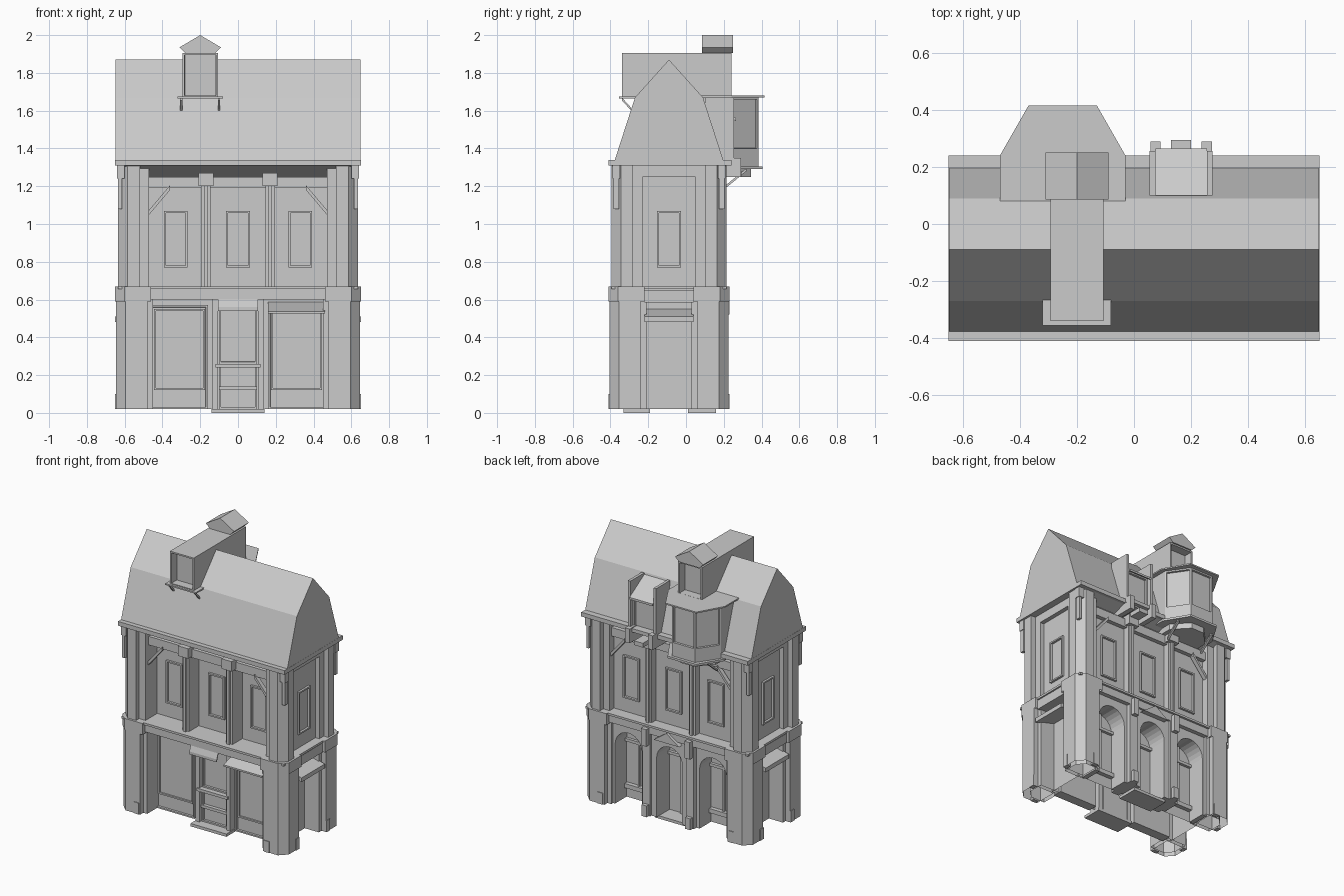
import bpy
import bmesh
import math

if "Cube" in bpy.data.objects:
    bpy.data.objects.remove(bpy.data.objects["Cube"], do_unlink=True)

# Main sizes; depths are measured from the ridge line, which stands at RIDGE_Y
RIDGE_Y = -.09
HALF_WIDTH, HALF_DEPTH = .65, .32
CORE_X, CORE_Y = .48, .1
PLINTH, CORNICE, FLOOR, SOFFIT, EAVE = .02, .6, .67, 1.25, 1.31
LOFT_FLOOR = 1.67
BAY, POST = .33, .17
LOFT, ORIEL, DORMER = -.2, -.25, .165
FRONT, BACK, SIDE = -1, 1, 0
GROUND_WALL = {FRONT: .14, BACK: .13, SIDE: .5}
UPPER_WALL = {FRONT: .14, BACK: .22, SIDE: .57}

grey = bpy.data.materials.new("plain_grey")
grey.use_nodes = True
grey.diffuse_color = (.6, .6, .6, 1)
grey.node_tree.nodes["Principled BSDF"].inputs["Base Color"].default_value = grey.diffuse_color


def both(half):
    return (-half, half)


def about(centre, half):
    return (centre - half, centre + half)


def symmetric(half_outline, centre=0):
    """Complete an outline from its right half."""
    right = [(centre + u, v) for u, v in half_outline]
    left = [(centre - u, v) for u, v in reversed(half_outline) if u > 0]
    return right + left


def solid(name, outline, axis, span, mirror="", recess=None, bar=.015, depth=.015, hollow=False):
    """Extrude an outline; faces picked by recess get a sunk panel, hollow drops the base."""
    start, end = span
    bm = bmesh.new()
    corners = []
    for u, v in outline:
        place = {"X": (start, u, v), "Y": (u, start, v), "Z": (u, v, start)}[axis]
        corners.append(bm.verts.new(place))
    face = bm.faces.new(corners)
    grown = bmesh.ops.extrude_face_region(bm, geom=[face], use_keep_orig=True)["geom"]
    moved = [item for item in grown if isinstance(item, bmesh.types.BMVert)]
    shift = [end - start if letter == axis else 0 for letter in "XYZ"]
    bmesh.ops.translate(bm, verts=moved, vec=shift)
    bmesh.ops.recalc_face_normals(bm, faces=bm.faces)
    bm.normal_update()
    if recess:
        panels = [f for f in bm.faces if recess(f.normal)]
        bmesh.ops.inset_individual(bm, faces=panels, thickness=bar)
        bmesh.ops.inset_individual(bm, faces=panels, thickness=.001, depth=-depth)
    if hollow:
        base = [f for f in bm.faces if f.normal.z < -.9]
        bmesh.ops.delete(bm, geom=base, context="FACES_ONLY")
    mesh = bpy.data.meshes.new(name)
    bm.to_mesh(mesh)
    bm.free()
    mesh.materials.append(grey)
    part = bpy.data.objects.new(name, mesh)
    part.location.y = RIDGE_Y
    bpy.context.collection.objects.link(part)
    if mirror:
        modifier = part.modifiers.new("Mirror", "MIRROR")
        modifier.use_axis = ["X" in mirror, "Y" in mirror, False]
        modifier.use_mirror_merge = False


def box(name, x, y, z, mirror="", **options):
    outline = [(x[0], y[0]), (x[1], y[0]), (x[1], y[1]), (x[0], y[1])]
    solid(name, outline, "Z", z, mirror, **options)


def plate(name, across, z, reach, face=BACK, mirror="", **options):
    """A block standing out of a wall as far as reach."""
    if face == SIDE:
        box(name, (CORE_X, reach), across, z, "X", **options)
    else:
        box(name, across, (face * CORE_Y, face * reach), z, mirror, **options)


def panel(name, across, z, reach, face=BACK, mirror="", bar=.015):
    """A plate with a sunk middle."""
    outward = (lambda n: n.x > .9) if face == SIDE else (lambda n: n.y * face > .9)
    plate(name, across, z, reach, face, mirror, recess=outward, bar=bar)


def strut(name, start, end, thick, axis, span, mirror=""):
    """A sloping bar or board between two points."""
    upper = [(u, v + thick) for u, v in (end, start)]
    solid(name, [start, end] + upper, axis, span, mirror)


def pier(name, width, inset, z, cut=.05):
    """A corner pier with its outer edge cut off."""
    inner_x, inner_y = HALF_WIDTH - width, HALF_DEPTH - width
    x, y = HALF_WIDTH - inset, HALF_DEPTH - inset
    outline = [(inner_x, inner_y), (x, inner_y), (x, y - cut), (x - cut, y), (inner_x, y)]
    solid(name, outline, "Z", z, "XY", hollow=True)


def arch(name, centre, half, radius, reach, mirror=""):
    """A deep screen with a round-headed opening."""
    steps, spring = 12, .44
    angles = [math.pi * i / steps for i in range(steps + 1)]
    curve = [(radius * math.cos(a), spring + radius * math.sin(a)) for a in angles]
    ends = [(half, PLINTH), (half, CORNICE), (-half, CORNICE), (-half, PLINTH)]
    outline = ends + [(-radius, PLINTH)] + curve[::-1] + [(radius, PLINTH)]
    outline = [(centre + u, v) for u, v in outline]
    solid(name, outline, "Y", (GROUND_WALL[BACK], reach), mirror)


# Walls, open underneath, and stepped corner piers
for name, wall, z in (("ground_walls", GROUND_WALL, (PLINTH, CORNICE)),
                      ("upper_walls", UPPER_WALL, (FLOOR, EAVE))):
    box(name, both(wall[SIDE]), (-wall[FRONT], wall[BACK]), z, hollow=True)
pier("ground_pier", .17, .005, (PLINTH, CORNICE))
pier("ground_pier_step", .2, .04, (PLINTH, CORNICE))
pier("pier_cap", .19, 0, (CORNICE - .01, FLOOR))
pier("upper_pier", .13, .015, (FLOOR, EAVE))
pier("upper_pier_step", .18, .05, (FLOOR, EAVE))
box("pier_foot", about(.51, .02), (HALF_DEPTH - .03, HALF_DEPTH), (PLINTH, .1), "XY")
box("pier_side_foot", (HALF_WIDTH - .03, HALF_WIDTH), about(POST, .02), (PLINTH, .1), "XY")
box("eave_bracket", about(.62, .02), about(.28, .02), (1.24, EAVE), "XY")
box("eave_bracket_drop", about(.625, .01), about(.28, .015), (1.08, 1.24), "XY")

# Cornice between the floors
for name, inset, z in (("floor_cornice", .03, (CORNICE, FLOOR - .015)),
                       ("cornice_cap", .015, (FLOOR - .015, FLOOR))):
    box(name, both(HALF_WIDTH - inset), both(HALF_DEPTH - inset), z)

# Upper bays and windows, with the front wall set deeper than the rear one
window_height = (.77, 1.07)
for face, post in ((FRONT, .25), (BACK, .265)):
    wall = UPPER_WALL[face]
    plate("upper_post", about(POST, .025), (FLOOR, SOFFIT), post, face, "X")
    plate("upper_post_bead", about(POST, .01), (FLOOR, 1.2), post + .015, face, "X")
    plate("upper_post_head", about(POST, .04), (1.2, 1.27), post + .03, face, "X")
    plate("head_beam", both(.48), (1.19, SOFFIT), post - .015, face)
    panel("middle_window", both(.063), window_height, wall + .015, face)
    panel("outer_window", about(BAY, .063), window_height, wall + .015, face, "X")
    strut("corner_brace", (.47, 1.05), (.36, 1.18), .025, "Y",
          about(face * (post - .02), .015), "X")
panel("side_window", both(.063), window_height, UPPER_WALL[SIDE] + .015, SIDE)
solid("eave_soffit", symmetric([(.15, SOFFIT), (.31, EAVE)]), "X", both(.6))

# Ground floor sides
plate("side_shelf", both(.13), (CORNICE - .015, FLOOR - .02), HALF_WIDTH - .02, SIDE)
strut("side_awning", (GROUND_WALL[SIDE], .52), (HALF_WIDTH, .48), .03, "Y", both(.13), "X")

# Shop front
panel("shop_surround", about(.31, .15), (PLINTH, .57), .17, FRONT, "X")
panel("shop_window", about(.31, .135), (.12, .55), .165, FRONT, "X")
strut("shop_awning", (-GROUND_WALL[FRONT], .575), (-.3, .525), .012, "X", about(.31, .15))
plate("door_jamb", about(.12, .015), (PLINTH, CORNICE), .19, FRONT, "X")
panel("upper_door", both(.1), (.26, .55), .165, FRONT)
panel("lower_door", both(.1), (PLINTH, .26), .17, FRONT)
plate("door_rail", both(.12), about(.25, .01), .2, FRONT)
plate("door_bar", both(.1), about(.13, .01), .18, FRONT)
strut("door_canopy", (-.3, .54), (-.26, .65), .02, "X", both(.107))
plate("front_step", both(.14), (0, PLINTH), .24, FRONT)

# Rear arcade
arch("outer_arch", BAY, .14, .105, .26, "X")
arch("middle_arch", 0, .14, .1, .275)
plate("rear_pilaster", about(POST, .03), (PLINTH, CORNICE), .29, mirror="X")
plate("rear_pilaster_foot", about(POST, .02), (PLINTH, .1), .315, mirror="X")
plate("rear_pilaster_bracket", about(POST, .02), (.52, .64), HALF_DEPTH, mirror="X")
plate("rear_transom", both(.45), about(.43, .01), .15)
plate("rear_sill", about(BAY, .1), about(.11, .015), .16, mirror="X")
plate("rear_mullion", about(BAY, .007), (.1, .54), .145, mirror="X")
plate("rear_door_split", both(.007), (PLINTH, .54), .145)
plate("rear_step", both(.13), (0, PLINTH), .25)
solid("rear_door_gable", symmetric([(.1, .58), (0, .65)]), "Y", (.2, HALF_DEPTH - .01))

# Main roof
box("eave_slab", both(HALF_WIDTH), (-HALF_DEPTH, HALF_DEPTH + .01), (EAVE, EAVE + .03))
roof_profile = symmetric([(.29, EAVE + .02), (.18, LOFT_FLOOR), (0, 1.87)])
solid("main_roof", roof_profile, "X", both(HALF_WIDTH - .001))

# Loft box across the ridge, open at both ends
box("loft", about(LOFT, .093), (-.25, .33), (LOFT_FLOOR, 1.905),
    recess=lambda n: abs(n.y) > .9, depth=.06)
box("loft_sill", about(LOFT, .12), (-.265, -.17), about(LOFT_FLOOR, .005))
for side in both(.1):
    strut("loft_brace", (-.25, LOFT_FLOOR - .015), (-.2, 1.6), .015,
          "X", about(LOFT + side, .006))
gable = symmetric([(.08, 1.905), (.11, 1.935), (0, 2)], LOFT)
solid("loft_gable", gable, "Y", (.175, .34))

# Rear oriel, stacked from one splayed plan
for name, shrink, bottom, top in (("oriel_roof", 0, LOFT_FLOOR, LOFT_FLOOR + .01),
                                  ("oriel_windows", .03, 1.39, LOFT_FLOOR),
                                  ("oriel_apron", .03, 1.3, 1.39),
                                  ("oriel_floor", .01, 1.29, 1.305),
                                  ("oriel_corbel", .07, SOFFIT, 1.29)):
    side = .22 - shrink
    plan = symmetric([(side, POST), (side, .33), (side - .1, .505 - shrink)], ORIEL)
    glazed = (lambda n: n.y > .1) if name == "oriel_windows" else None
    solid(name, plan, "Z", (bottom, top), recess=glazed)
for side in both(.14):
    strut("oriel_brace", (.3, 1.19), (.41, 1.28), .015, "X", about(ORIEL + side, .008))

# Small rear dormer between parapet walls
for side in both(.1):
    box("dormer_parapet", about(DORMER + side, .01), (.19, .345), (EAVE, LOFT_FLOOR))
    box("dormer_bracket", about(DORMER + side * .9, .018), (.22, .38), (SOFFIT, 1.35))
dormer_profile = [(.19, EAVE), (.315, EAVE), (.315, 1.57), (.19, 1.65)]
solid("dormer_body", dormer_profile, "X", about(DORMER, .09), recess=lambda n: n.y > .9)
strut("dormer_eave", (.19, 1.645), (.355, 1.545), .015, "X", about(DORMER, .09))
box("dormer_bracket_middle", about(DORMER, .035), (.22, .385), (SOFFIT, 1.28))
box("dormer_ledge", about(DORMER, .09), (.22, .355), (1.32, 1.345))
